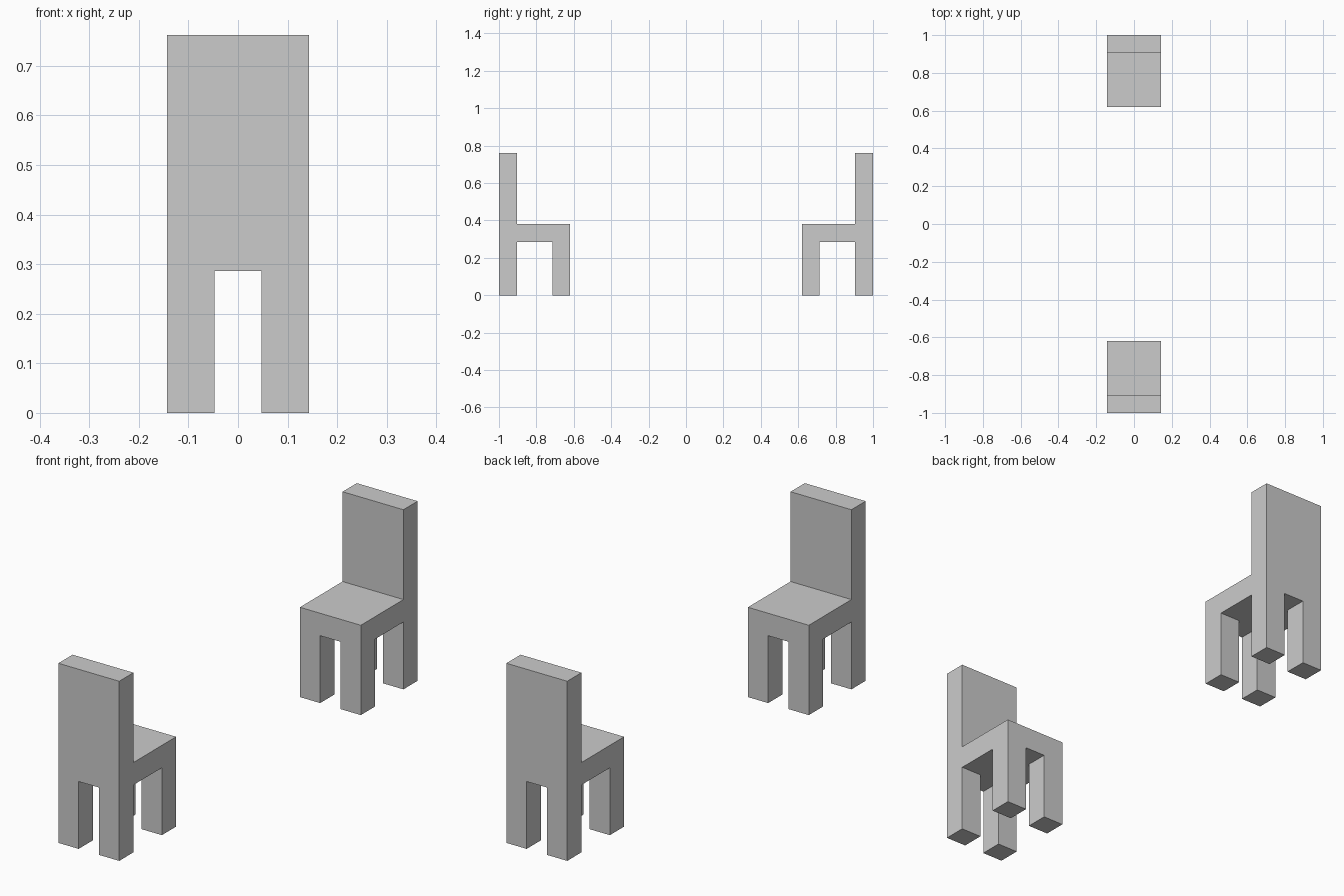
import bpy
import bmesh
from math import pi
from mathutils import Matrix, Vector

if "Cube" in bpy.data.objects:
    bpy.data.objects.remove(bpy.data.objects["Cube"])

U = 2 / 21  # module: thickness of every leg, seat and backrest


def extrude(bm, test, dz):
    """Pull the connected faces chosen by test along z."""
    bm.normal_update()
    faces = [f for f in bm.faces if test(f, f.calc_center_median())]
    out = bmesh.ops.extrude_face_region(bm, geom=faces)["geom"]
    old = [f for f in faces if f.is_valid]
    if old:
        bmesh.ops.delete(bm, geom=old, context='FACES')
    verts = [g for g in out if isinstance(g, bmesh.types.BMVert)]
    bmesh.ops.translate(bm, verts=verts, vec=(0, 0, dz))


def make_chair(name, y, turn):
    bm = bmesh.new()
    # seat slab, 3 x 4 modules, centred on the origin in plan
    bmesh.ops.create_cube(bm, size=1, matrix=Matrix.Translation((0, 0, 3.5 * U))
                          @ Matrix.Diagonal((3 * U, 4 * U, U, 1)))
    # cuts that outline the leg and backrest footprints
    for co, no in (((-U / 2, 0, 0), (1, 0, 0)), ((U / 2, 0, 0), (1, 0, 0)),
                   ((0, -U, 0), (0, 1, 0)), ((0, U, 0), (0, 1, 0))):
        bmesh.ops.bisect_plane(bm, geom=bm.verts[:] + bm.edges[:] + bm.faces[:],
                               plane_co=Vector(co), plane_no=Vector(no))
    # four legs
    for sx in (-1, 1):
        for sy in (-1, 1):
            extrude(bm, lambda f, c: f.normal.z < -0.9 and c.z > 2.9 * U
                    and c.x * sx > U / 2 and c.y * sy > U, -3 * U)
    # backrest
    extrude(bm, lambda f, c: f.normal.z > 0.9 and c.y > U, 4 * U)

    bmesh.ops.recalc_face_normals(bm, faces=bm.faces[:])
    # merge coplanar faces into clean flat panels
    bmesh.ops.dissolve_limit(bm, angle_limit=0.01, verts=bm.verts[:], edges=bm.edges[:])
    mesh = bpy.data.meshes.new(name)
    bm.to_mesh(mesh)
    bm.free()
    obj = bpy.data.objects.new(name, mesh)
    obj.location.y = y
    obj.rotation_euler.z = turn
    bpy.context.collection.objects.link(obj)


# two chairs facing each other
make_chair("rear_chair", 1 - 2 * U, 0)
make_chair("front_chair", -1 + 2 * U, pi)
